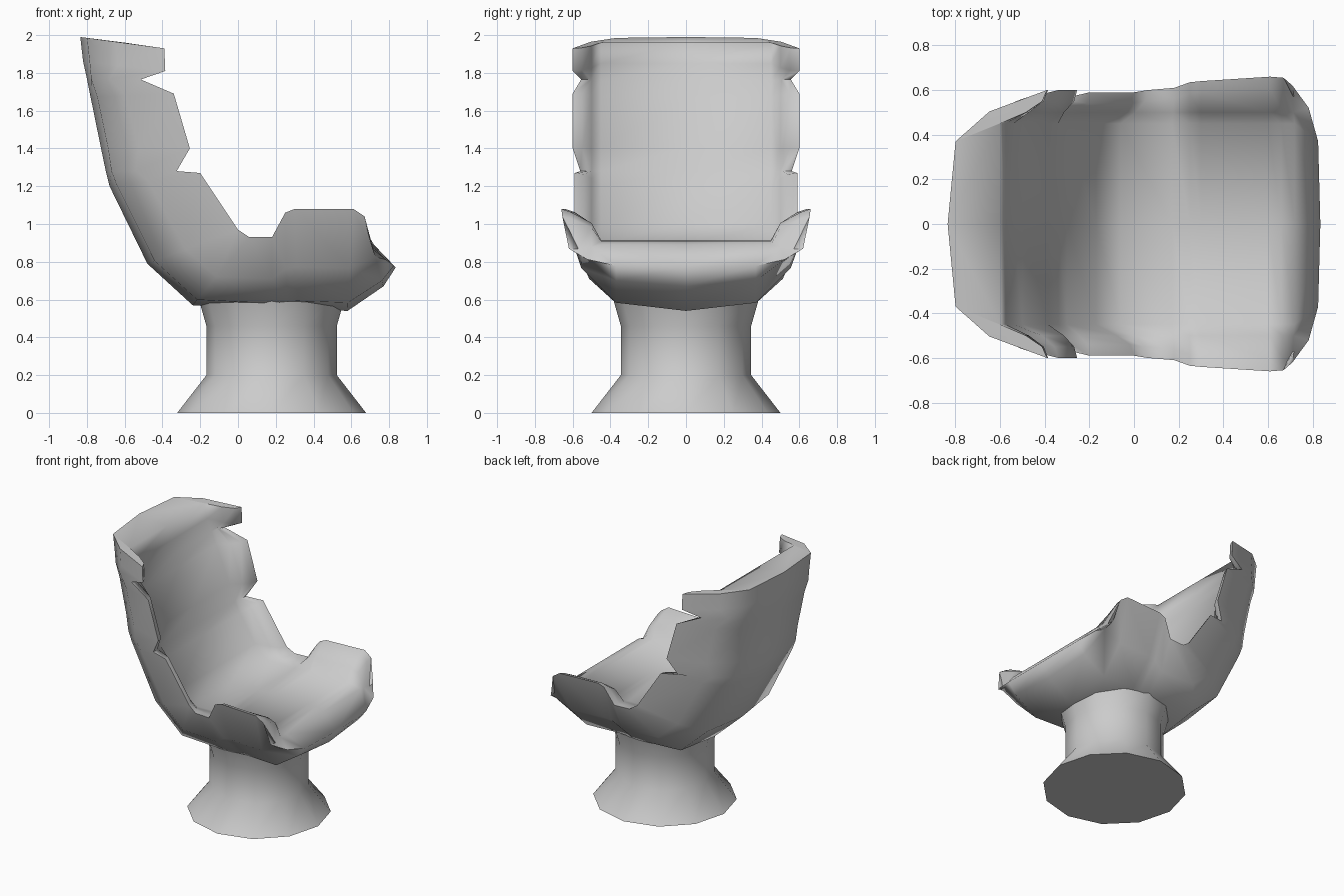
import bpy, bmesh, math
from mathutils import Vector

cube = bpy.data.objects.get("Cube")
if cube:
    bpy.data.objects.remove(cube)

grey = bpy.data.materials.new("grey_upholstery")
grey.use_nodes = True
colour = (0.6, 0.6, 0.6, 1)
grey.diffuse_color = colour
grey.node_tree.nodes["Principled BSDF"].inputs["Base Color"].default_value = colour


def finish(name, bm, angle):
    bmesh.ops.recalc_face_normals(bm, faces=bm.faces)
    mesh = bpy.data.meshes.new(name)
    bm.to_mesh(mesh)
    bm.free()
    mesh.materials.append(grey)
    obj = bpy.data.objects.new(name, mesh)
    bpy.context.collection.objects.link(obj)
    bpy.ops.object.select_all(action='DESELECT')
    obj.select_set(True)
    bpy.context.view_layer.objects.active = obj
    bpy.ops.object.shade_smooth_by_angle(angle=math.radians(angle))


def loft(bm, rings):
    for a, b in zip(rings, rings[1:]):
        n = len(a)
        for i in range(n):
            j = (i + 1) % n
            bm.faces.new((a[i], a[j], b[j], b[i]))


# Shell stations from headrest to seat front:
# outer centre (x, z), side rim (x, z), cushion (x, z), rim half width
stations = [
    ((-.835, 1.99), (-.39, 1.93), (-.60, 1.96), .60),
    ((-.82, 1.86), (-.385, 1.81), (-.575, 1.85), .60),
    ((-.80, 1.77), (-.515, 1.765), (-.54, 1.76), .555),
    ((-.78, 1.67), (-.34, 1.69), (-.50, 1.67), .60),
    ((-.725, 1.40), (-.255, 1.40), (-.385, 1.40), .60),
    ((-.70, 1.28), (-.325, 1.28), (-.34, 1.28), .56),
    ((-.68, 1.20), (-.20, 1.27), (-.30, 1.20), .59),
    ((-.48, .79), (.00, .97), (-.17, 1.0), .59),
    ((-.24, .57), (.06, .93), (-.06, .90), .60),
    ((.18, .55), (.18, .93), (.17, .905), .61),
    ((.26, .55), (.25, 1.06), (.25, .91), .635),
    ((.32, .55), (.30, 1.08), (.30, .91), .64),
    ((.58, .54), (.61, 1.08), (.60, .915), .66),
    ((.77, .67), (.67, 1.04), (.66, .91), .655),
    ((.835, .77), (.71, .87), (.72, .89), .62),
]


def section(centre, rim, cushion, width):
    c, r, i = Vector(centre), Vector(rim), Vector(cushion)
    half = [(c, 0), (c.lerp(r, .08), .37), (c.lerp(r, .42), width * .84),
            (r, width), (r.lerp(i, .1), width - .05),
            (r.lerp(i, .45), .5), (i, .45), (i, 0)]
    pts = [(p.x, y, p.y) for p, y in half]
    return pts + [(x, -y, z) for x, y, z in reversed(pts[1:-1])]


bm = bmesh.new()
rings = [[bm.verts.new(p) for p in section(*s)] for s in stations]
loft(bm, rings)
# Close the headrest top and the seat front between outer and inner skins
for ring in (rings[0], rings[-1]):
    for k in range(3):
        bm.faces.new((ring[k], ring[k + 1], ring[6 - k], ring[7 - k]))
        bm.faces.new((ring[-k], ring[-k - 1], ring[8 + k], ring[7 + k]))
finish("seat_shell", bm, 80)

# Flared twelve-sided pedestal
bm = bmesh.new()
rings = []
for radius, z in [(.5, 0), (.345, .2), (.345, .46), (.385, .6)]:
    rings.append([bm.verts.new((.178 + radius * math.cos(math.tau * k / 12),
                                radius * math.sin(math.tau * k / 12), z))
                  for k in range(12)])
loft(bm, rings)
bm.faces.new(rings[0])
bm.faces.new(rings[-1])
finish("pedestal", bm, 50)
